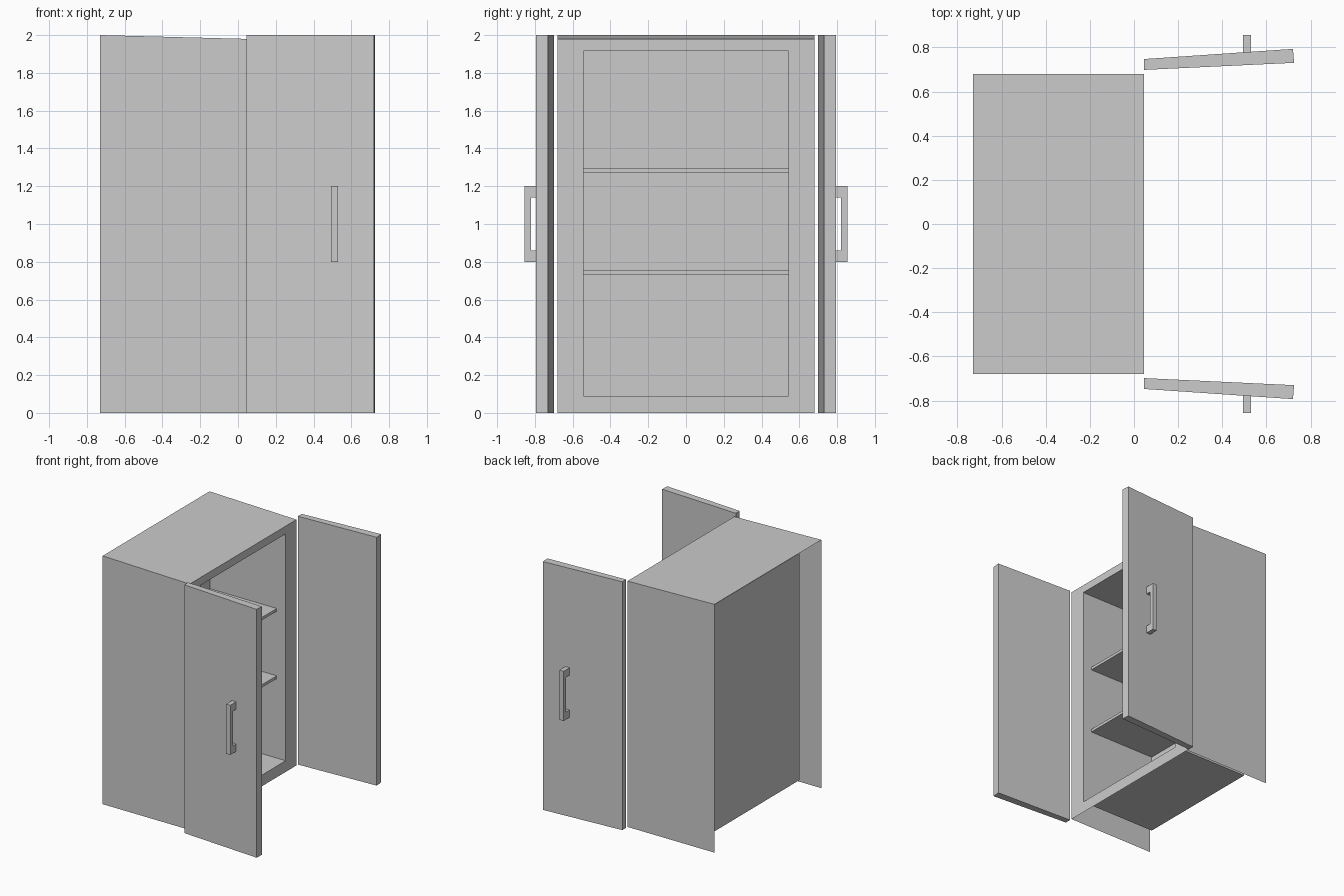
import bpy, bmesh

if "Cube" in bpy.data.objects:
    bpy.data.objects.remove(bpy.data.objects["Cube"])


def make_object(name, verts, faces, recalc=True):
    mesh = bpy.data.meshes.new(name)
    mesh.from_pydata(verts, [], faces)
    if recalc:
        bm = bmesh.new()
        bm.from_mesh(mesh)
        bmesh.ops.recalc_face_normals(bm, faces=bm.faces)
        bm.to_mesh(mesh)
        bm.free()
    obj = bpy.data.objects.new(name, mesh)
    bpy.context.collection.objects.link(obj)
    return obj


def prism(name, a, b):
    """Closed solid between two matching outlines."""
    n = len(a)
    faces = [tuple(range(n)), tuple(range(n, 2 * n))]
    faces += [(i, (i + 1) % n, n + (i + 1) % n, n + i) for i in range(n)]
    return make_object(name, a + b, faces)


def rect(x, y, lo, hi):
    return [(x, -y, lo), (x, y, lo), (x, y, hi), (x, -y, hi)]


# Cabinet: thin outer shell open at back and bottom, front frame, inner compartment
X_BACK, X_FRONT, X_INNER = -0.73, 0.045, -0.63
IN_Y, IN_LO, IN_HI = 0.543, 0.09, 1.917
loops = [rect(X_BACK, 0.68, 0, 2.0), rect(X_FRONT, 0.68, 0, 1.98),
         rect(X_FRONT, IN_Y, IN_LO, IN_HI), rect(X_INNER, IN_Y, IN_LO, IN_HI)]
faces = [(12, 13, 14, 15)]
for k in range(3):
    for i in range(4):
        if k == 0 and i == 0:      # the underside is open
            continue
        j = (i + 1) % 4
        faces.append((4 * k + i, 4 * k + j, 4 * k + 4 + j, 4 * k + 4 + i))
make_object("cabinet_body", sum(loops, []), faces, recalc=False)

# Shelves, set back from the opening
for name, z in (("lower_shelf", 0.73), ("upper_shelf", 1.272)):
    prism(name, rect(X_INNER, IN_Y, z, z + 0.023), rect(-0.035, IN_Y, z, z + 0.023))

# Open doors and their handles, mirrored across y
door_plan = [(0.045, 0.698), (0.725, 0.73), (0.72, 0.793), (0.045, 0.747)]
handle_profile = [(0.77, 0.8), (0.855, 0.8), (0.855, 1.2), (0.77, 1.2),
                  (0.77, 1.14), (0.82, 1.14), (0.82, 0.86), (0.77, 0.86)]
for side, s in (("front", -1), ("rear", 1)):
    prism(side + "_door", [(x, s * y, 0) for x, y in door_plan],
          [(x, s * y, 2.0) for x, y in door_plan])
    prism(side + "_handle", [(0.493, s * y, z) for y, z in handle_profile],
          [(0.53, s * y, z) for y, z in handle_profile])
